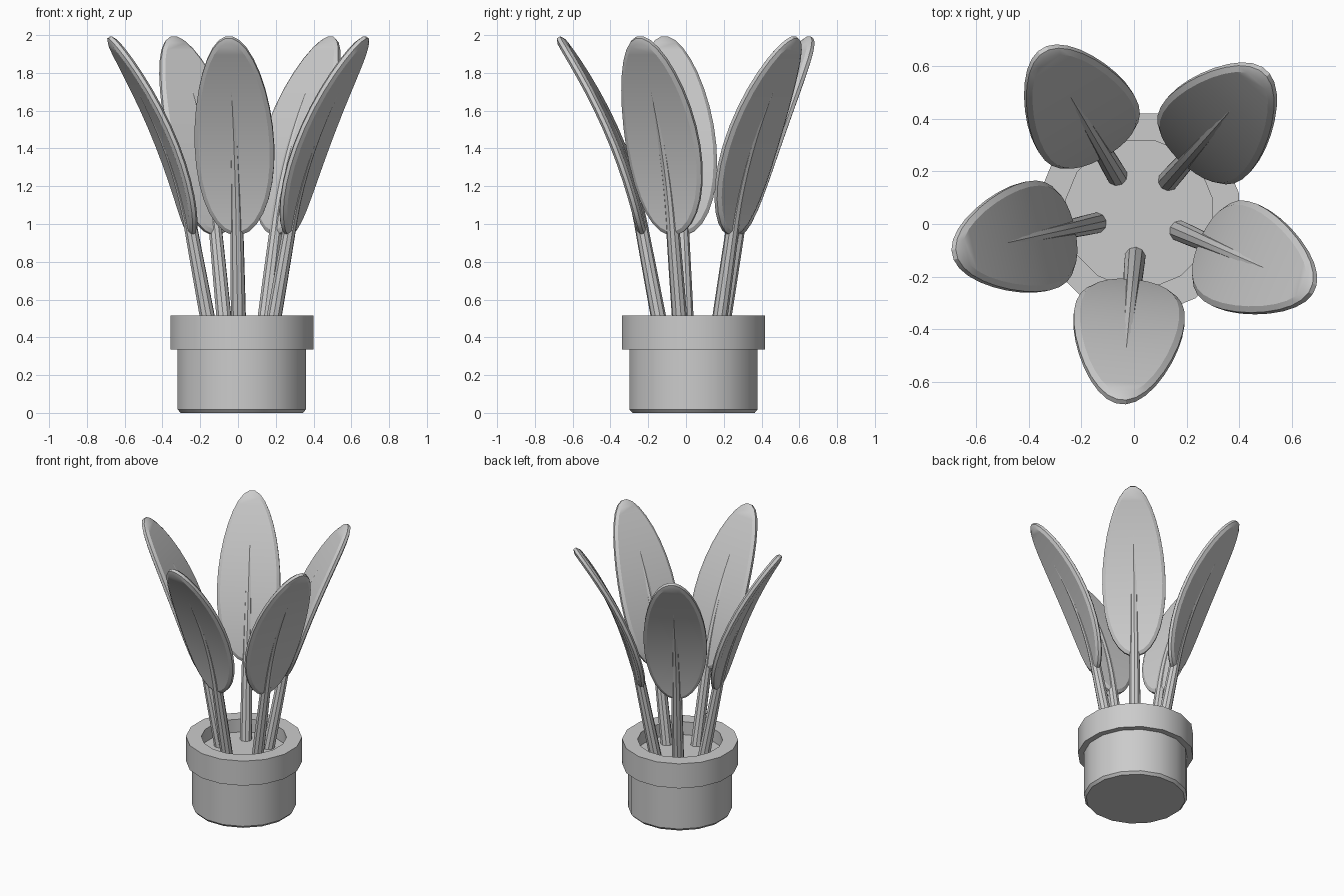
import bpy, bmesh
from math import sin, cos, pi, radians, sqrt
from mathutils import Vector

if "Cube" in bpy.data.objects:
    bpy.data.objects.remove(bpy.data.objects["Cube"])

CENTRE = Vector((0.02, 0.04, 0))

grey = bpy.data.materials.new("plain grey")
grey.use_nodes = True
grey.diffuse_color = (0.6, 0.6, 0.6, 1)
grey.node_tree.nodes["Principled BSDF"].inputs["Base Color"].default_value = (0.6, 0.6, 0.6, 1)


def finish(name, bm, turn=0.0):
    """Turn the mesh into a smooth-shaded object on the pot's axis."""
    bmesh.ops.recalc_face_normals(bm, faces=bm.faces)
    mesh = bpy.data.meshes.new(name)
    bm.to_mesh(mesh)
    bm.free()
    mesh.materials.append(grey)
    obj = bpy.data.objects.new(name, mesh)
    bpy.context.collection.objects.link(obj)
    obj.location = CENTRE
    obj.rotation_euler.z = turn
    bpy.ops.object.select_all(action='DESELECT')
    obj.select_set(True)
    bpy.context.view_layer.objects.active = obj
    bpy.ops.object.shade_smooth_by_angle(angle=radians(30))
    return obj


def skin(bm, rings):
    """Join a list of equal vertex rings with quads."""
    n = len(rings[0])
    for a, b in zip(rings, rings[1:]):
        for i in range(n):
            j = (i + 1) % n
            bm.faces.new((a[i], a[j], b[j], b[i]))


def lathe(name, profile, sides=16):
    """Turned solid, closed by flat caps at both ends of the profile."""
    bm = bmesh.new()
    rings = [[bm.verts.new((r * cos((i + 0.5) * 2 * pi / sides),
                            r * sin((i + 0.5) * 2 * pi / sides), z))
              for i in range(sides)] for r, z in profile]
    skin(bm, rings)
    bm.faces.new(rings[0])
    bm.faces.new(rings[-1])
    return finish(name, bm)


def spine(z):
    """Centre line of a stem and leaf, leaning out along +x."""
    return Vector((0.17 + 0.19 * (z - 0.42) + 0.256 * max(0, z - 1.0) ** 2, 0, z))


def normal(z):
    """Inward-facing direction square to the centre line."""
    slope = 0.19 + 0.512 * max(0, z - 1.0)
    return Vector((-1, 0, slope)) / sqrt(1 + slope * slope)


def leaf(name, turn, points=32):
    bm = bmesh.new()

    def ring(inset, offset):
        verts = []
        for i in range(points):
            a = 2 * pi * (i + 0.5) / points
            z = 1.465 - (0.525 - inset) * cos(a)
            width = (0.21 - inset) * sin(a) * (1 + 0.1 * cos(a))
            verts.append(bm.verts.new(spine(z) + normal(z) * offset + Vector((0, width, 0))))
        return verts

    # Bevelled rim, then both faces filled across from edge to edge
    rings = [ring(0.022, -0.023), ring(0, -0.01), ring(0, 0.01), ring(0.022, 0.023)]
    skin(bm, rings)
    for r in (rings[0], rings[-1]):
        for i in range(points // 2 - 1):
            bm.faces.new((r[i], r[i + 1], r[-2 - i], r[-1 - i]))
    return finish(name, bm, turn)


def stem(name, turn, sides=10, steps=16):
    bm = bmesh.new()
    rings = []
    for k in range(steps + 1):
        t = k / steps
        z = 0.38 + 1.47 * t
        radius = 0.041 - 0.021 * t ** 1.5
        rings.append([bm.verts.new(spine(z) + normal(z) * radius * cos(2 * pi * i / sides)
                                   + Vector((0, radius * sin(2 * pi * i / sides), 0)))
                      for i in range(sides)])
    skin(bm, rings)
    bm.faces.new(rings[0])
    bm.faces.new(rings[-1])
    return finish(name, bm, turn)


# Pot with a thick overhanging rim, and the soil inside
lathe("pot", [(0.33, 0), (0.346, 0.018), (0.346, 0.335), (0.386, 0.335),
              (0.386, 0.515), (0.283, 0.515), (0.283, 0.40)])
lathe("soil", [(0.283, 0.401), (0.283, 0.42)])

# Five leaves evenly spaced round the pot
for n in range(5):
    angle = radians(-95.5 + 72 * n)
    stem(f"stem_{n + 1}", angle)
    leaf(f"leaf_{n + 1}", angle)
